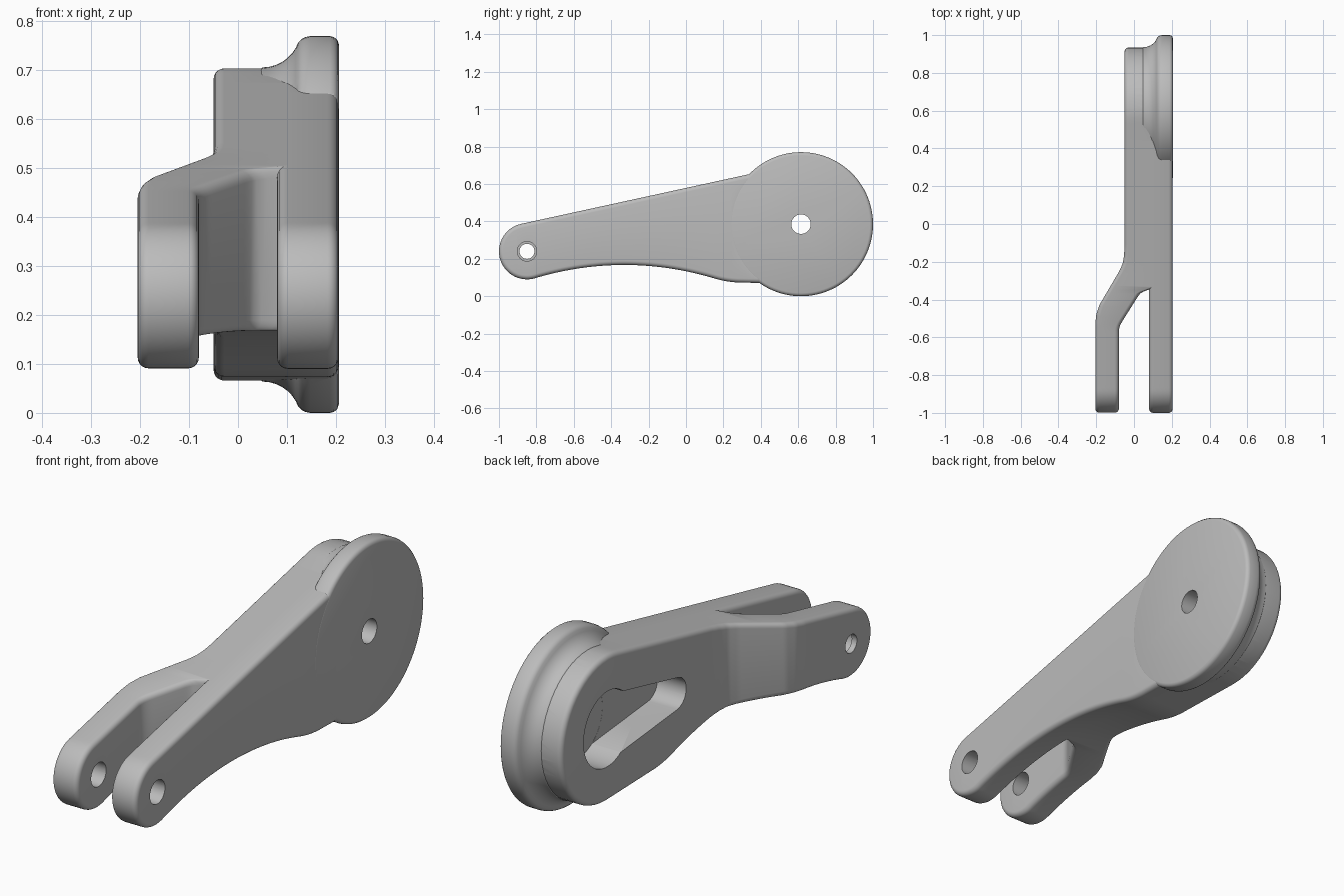
import bpy, bmesh
from math import sin, cos, pi, sqrt, radians, atan2, asin, hypot
from mathutils import Vector

if "Cube" in bpy.data.objects:
    bpy.data.objects.remove(bpy.data.objects["Cube"], do_unlink=True)

PIN = (-0.85, 0.24)      # fork pin centre (y, z)
PIN_R = 0.15
HUB = (0.615, 0.385)     # hub centre (y, z)
HUB_R = 0.32

grey = bpy.data.materials.new("plain_grey")
grey.use_nodes = True
grey.diffuse_color = (0.5, 0.5, 0.5, 1)
grey.node_tree.nodes["Principled BSDF"].inputs["Base Color"].default_value = (0.5, 0.5, 0.5, 1)


def loft(name, rings, strip_caps=False):
    """Skin a list of equal closed rings; caps are n-gons or top-to-bottom strips."""
    bm = bmesh.new()
    loops = [[bm.verts.new(p) for p in ring] for ring in rings]
    n = len(loops[0])
    for a, b in zip(loops, loops[1:]):
        for i in range(n):
            j = (i + 1) % n
            bm.faces.new((a[i], a[j], b[j], b[i]))
    for loop in (loops[0], loops[-1]):
        if not strip_caps:
            bm.faces.new(loop)
            continue
        for i in range(n // 2):
            quad = [loop[i], loop[i + 1], loop[(n - i - 1) % n], loop[(n - i) % n]]
            bm.faces.new(list(dict.fromkeys(quad)))
    bmesh.ops.recalc_face_normals(bm, faces=bm.faces)
    mesh = bpy.data.meshes.new(name)
    bm.to_mesh(mesh)
    bm.free()
    mesh.materials.append(grey)
    obj = bpy.data.objects.new(name, mesh)
    bpy.context.scene.collection.objects.link(obj)
    return obj


def circle(centre, r, n=64):
    return [(centre[0] + r * cos(2 * pi * i / n), centre[1] + r * sin(2 * pi * i / n))
            for i in range(n)]


def prism(name, outline, x0, x1):
    return loft(name, [[(x, y, z) for y, z in outline] for x in (x0, x1)])


def interp(points, y):
    """Piecewise linear x over y."""
    if y <= points[0][0]:
        return points[0][1]
    for (a, xa), (b, xb) in zip(points, points[1:]):
        if y <= b:
            return xa + (xb - xa) * (y - a) / (b - a)
    return points[-1][1]


# Side outline of the arm
def half(c, r, y):
    return sqrt(max(0, r * r - (y - c[0]) ** 2))


def top(y):
    a, b = (-0.882, 0.3866), (0.546, 0.6977)
    if y < a[0]:
        return PIN[1] + half(PIN, PIN_R, y)
    if y < b[0]:
        return a[1] + (b[1] - a[1]) * (y - a[0]) / (b[0] - a[0])
    return HUB[1] + half(HUB, HUB_R, y)


def bottom(y):
    if y < -0.807:
        return PIN[1] - half(PIN, PIN_R, y)
    if y < 0.15:
        return 0.167 - 0.31 * (y + 0.33) ** 2
    if y < 0.3:
        return 0.073 + (0.3 - y) ** 2
    if y < HUB[0]:
        return 0.073 - 0.008 * (y - 0.3) / 0.315
    return HUB[1] - half(HUB, HUB_R, y)


STEPS, Q = 140, 14
ys = [PIN[0] - PIN_R * cos(pi / 2 * i / Q) for i in range(Q)]
ys += [PIN[0] + (HUB[0] - PIN[0]) * i / STEPS for i in range(STEPS)]
ys += [HUB[0] + HUB_R * sin(pi / 2 * i / Q) for i in range(Q + 1)]
outline = [(ys[0], PIN[1])] + [(y, top(y)) for y in ys[1:-1]]
outline += [(ys[-1], HUB[1])] + [(y, bottom(y)) for y in reversed(ys[1:-1])]


def inset(points, d):
    out = []
    for i, p in enumerate(points):
        t = Vector(points[(i + 1) % len(points)]) - Vector(points[i - 1])
        t.normalize()
        out.append((p[0] + t.y * d, p[1] - t.x * d))
    return out


def plate(name, left, right, r, shrink=0.0):
    """Rounded plate following the outline, its two sides bending along y."""
    rings = []
    arc = [pi / 2 * i / 5 for i in range(6)]
    for side, sign, angles in ((left, 1, arc), (right, -1, arc[::-1])):
        for a in angles:
            pts = inset(outline, r * (1 - sin(a)) + shrink)
            rings.append([(interp(side, y) + sign * r * (1 - cos(a)), y, z) for y, z in pts])
    return loft(name, rings, True)


# Straight side and cranked side of the fork
body = plate("lever_arm", [(0, 0.08)], [(0, 0.205)], 0.022)
crank = plate("cranked_arm",
              [(-0.53, -0.205), (-0.48, -0.2), (-0.43, -0.184), (-0.25, -0.078),
               (-0.21, -0.06), (-0.17, -0.053), (-0.12, -0.05)],
              [(-0.56, -0.08), (-0.54, -0.075), (-0.52, -0.065), (-0.385, 0.02),
               (-0.365, 0.035), (-0.355, 0.055), (-0.345, 0.085), (-0.32, 0.15)],
              0.022, 0.001)

# Hub flange with a filleted neck
profile = [(0.03, 0.305)]
profile += [(0.05 + 0.078 * sin(radians(t)), 0.399 - 0.078 * cos(radians(t)))
            for t in range(0, 71, 10)]
profile += [(0.13, 0.379), (0.138, 0.383), (0.148, 0.385), (0.188, 0.385),
            (0.196, 0.383), (0.203, 0.377), (0.206, 0.368)]
flange = loft("hub_flange", [[(x, y, z) for y, z in circle(HUB, r, 112)] for x, r in profile])

# Keyhole pocket in the hub: round recess and tapered slot
SLOT, SLOT_R, WIDE_R = (0.14, 0.355), 0.07, 0.145
dy, dz = HUB[0] - SLOT[0], HUB[1] - SLOT[1]
axis = atan2(dz, dy)
lean = pi / 2 + asin((WIDE_R - SLOT_R) / hypot(dy, dz))
taper = []
for c, r, a0, a1 in ((SLOT, SLOT_R, axis + lean, axis + 2 * pi - lean),
                     (HUB, WIDE_R, axis - lean, axis + lean)):
    for i in range(25):
        a = a0 + (a1 - a0) * i / 24
        taper.append((c[0] + r * cos(a), c[1] + r * sin(a)))

cutters = [
    prism("recess_cutter", circle(HUB, 0.165), -0.3, 0.09),
    prism("slot_cutter", taper, -0.3, 0.0895),
    prism("hub_hole_cutter", circle(HUB, 0.052, 48), 0.05, 0.3),
    prism("pin_hole_cutter", circle(PIN, 0.052, 48), -0.18, 0.3),
    prism("small_pin_hole_cutter", circle(PIN, 0.04, 48), -0.3, -0.1),
]

# Combine the parts, then cut the openings
for part, op in [(crank, "UNION"), (flange, "UNION")] + [(c, "DIFFERENCE") for c in cutters]:
    part.hide_render = True
    mod = body.modifiers.new(part.name, "BOOLEAN")
    mod.operation, mod.object, mod.solver = op, part, "EXACT"
bpy.context.view_layer.update()
evaluated = body.evaluated_get(bpy.context.evaluated_depsgraph_get())
result = bpy.data.meshes.new_from_object(evaluated)
body.modifiers.clear()
body.data = result
for part in [crank, flange] + cutters:
    bpy.data.objects.remove(part, do_unlink=True)

bpy.ops.object.select_all(action="DESELECT")
body.select_set(True)
bpy.context.view_layer.objects.active = body
bpy.ops.object.shade_smooth_by_angle(angle=radians(32))
